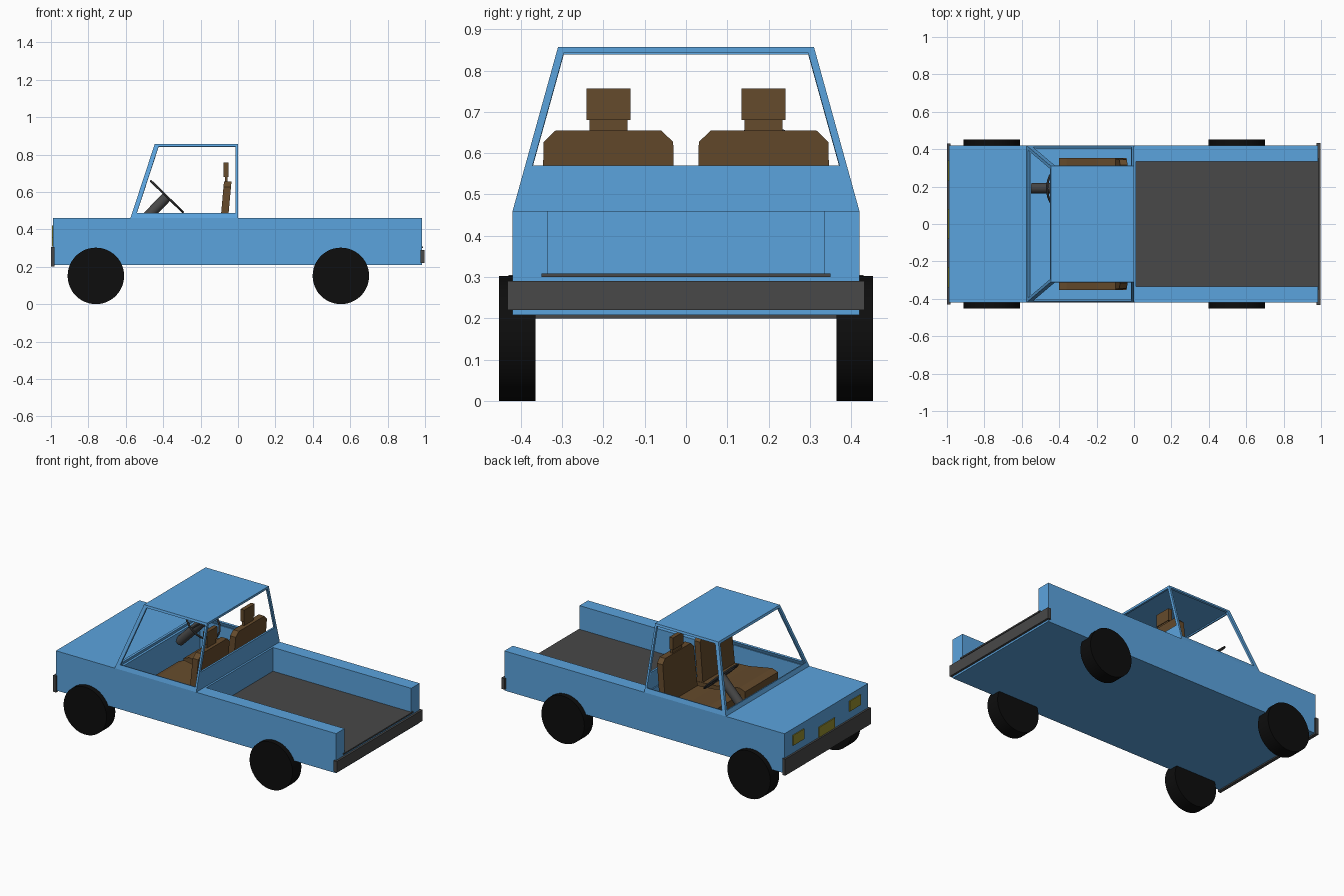
import bpy, bmesh, math
from mathutils import Vector

if "Cube" in bpy.data.objects:
    bpy.data.objects.remove(bpy.data.objects["Cube"])


def material(name, rgb):
    m = bpy.data.materials.new(name)
    m.diffuse_color = (*rgb, 1)
    m.use_nodes = True
    m.node_tree.nodes["Principled BSDF"].inputs["Base Color"].default_value = m.diffuse_color
    return m


BLUE = material("blue_paint", (0.105, 0.37, 0.73))
DARK = material("dark_trim", (0.065, 0.065, 0.065))
BLACK = material("rubber", (0.004, 0.004, 0.004))
BROWN = material("brown_seat", (0.13, 0.07, 0.025))
LAMP = material("lamp", (0.3, 0.27, 0.03))


def finish(name, bm, mat):
    bmesh.ops.remove_doubles(bm, verts=bm.verts, dist=1e-5)
    bmesh.ops.recalc_face_normals(bm, faces=bm.faces)
    me = bpy.data.meshes.new(name)
    bm.to_mesh(me)
    bm.free()
    ob = bpy.data.objects.new(name, me)
    bpy.context.collection.objects.link(ob)
    me.materials.append(mat)
    return ob


def prism(name, pts, axis, lo, hi, mat):
    """Extrude a 2D outline along x (outline in y,z) or y (outline in x,z)."""
    bm = bmesh.new()
    place = (lambda p, t: (t, *p)) if axis == 'x' else (lambda p, t: (p[0], t, p[1]))
    f = bm.faces.new([bm.verts.new(place(p, lo)) for p in pts])
    new = bmesh.ops.extrude_face_region(bm, geom=[f])['geom']
    vec = (hi - lo, 0, 0) if axis == 'x' else (0, hi - lo, 0)
    bmesh.ops.translate(bm, vec=vec, verts=[g for g in new if isinstance(g, bmesh.types.BMVert)])
    return finish(name, bm, mat)


def box(name, x, y, z, mat):
    return prism(name, [(x[0], z[0]), (x[1], z[0]), (x[1], z[1]), (x[0], z[1])], 'y', y[0], y[1], mat)


def smooth(ob):
    bpy.context.view_layer.objects.active = ob
    bpy.ops.object.select_all(action='DESELECT')
    ob.select_set(True)
    bpy.ops.object.shade_smooth_by_angle()


def rod(name, a, b, r, mat, sides=32):
    a, b = Vector(a), Vector(b)
    bpy.ops.mesh.primitive_cylinder_add(vertices=sides, radius=r, depth=(b - a).length, location=(a + b) / 2)
    ob = bpy.context.object
    ob.name = name
    ob.rotation_euler = (b - a).to_track_quat('Z', 'Y').to_euler()
    ob.data.materials.append(mat)
    smooth(ob)
    return ob


# Lower body with cabin and load bed hollowed out
body = box("body", (-0.988, 0.985), (-0.42, 0.42), (0.208, 0.46), BLUE)
for x, y, z in (((-0.55, -0.015), 0.405, 0.24), ((0.012, 1.2), 0.335, 0.302)):
    cutter = box("cutter", x, (-y, y), (z, 0.7), BLUE)
    cutter.hide_render = True
    mod = body.modifiers.new("hollow", 'BOOLEAN')
    mod.operation, mod.object, mod.solver = 'DIFFERENCE', cutter, 'EXACT'
    bpy.context.view_layer.objects.active = body
    bpy.ops.object.modifier_apply(modifier=mod.name)
    bpy.data.objects.remove(cutter)

# Load bed floor
box("bed_floor", (0.012, 0.988), (-0.335, 0.335), (0.3, 0.309), DARK)
box("bed_floor_lip", (0.983, 0.99), (-0.35, 0.35), (0.3, 0.309), DARK)

# Cab: tapered shell, each side a frame around an open window
Z0, Z1 = 0.46, 0.857


def side_y(z):
    return 0.42 - 0.11 * (z - Z0) / (Z1 - Z0)


def front_x(z):
    return -0.575 + 0.13 * (z - Z0) / (Z1 - Z0)


bm = bmesh.new()


def frame(corner, low, high, gap):
    outer = [corner(z, s, 0) for z, s in ((Z0, 0), (Z0, 1), (Z1, 1), (Z1, 0))]
    inner = [corner(z, s, gap) for z, s in ((low, 0), (low, 1), (high, 1), (high, 0))]
    for i in range(4):
        j = (i + 1) % 4
        bm.faces.new([bm.verts.new(p) for p in (outer[i], outer[j], inner[j], inner[i])])


for k in (-1, 1):
    frame(lambda z, s, g: (-g * 0.5 if s else front_x(z) + g, k * side_y(z), z), 0.487, 0.843, 0.025)
frame(lambda z, s, g: (front_x(z), (2 * s - 1) * (side_y(z) - g), z), 0.487, 0.843, 0.018)
frame(lambda z, s, g: (0, (2 * s - 1) * (side_y(z) - g), z), 0.57, 0.843, 0.018)
bm.faces.new([bm.verts.new((x, y, Z1)) for x, y in
              ((front_x(Z1), -0.31), (0, -0.31), (0, 0.31), (front_x(Z1), 0.31))])
cab = finish("cab", bm, BLUE)
# make sure the roof normal points up so the shell thickens inward
if max(cab.data.polygons, key=lambda p: p.center.z).normal.z < 0:
    cab.data.flip_normals()
shell = cab.modifiers.new("thickness", 'SOLIDIFY')
shell.thickness, shell.offset = 0.012, -1

# Bumpers
box("front_bumper", (-1.0, -0.98), (-0.43, 0.43), (0.2, 0.305), DARK)
box("rear_bumper", (0.975, 0.998), (-0.432, 0.432), (0.22, 0.29), DARK)

# Headlights and front plate
for k in (-1, 1):
    box("headlight", (-0.994, -0.98), sorted((k * 0.23, k * 0.34)), (0.355, 0.42), LAMP)
box("front_plate", (-0.994, -0.98), (-0.08, 0.08), (0.308, 0.372), LAMP)

# Wheels
for x in (-0.76, 0.55):
    for k in (-1, 1):
        rod("wheel", (x, k * 0.364, 0.151), (x, k * 0.453, 0.151), 0.151, BLACK, 48)

# Seats: cushion, chamfered backrest, neck and headrest
for k in (-1, 1):
    c = k * 0.188
    cushion = prism("seat_cushion", [(-0.40, 0.28), (-0.04, 0.28), (-0.04, 0.375), (-0.20, 0.385),
                                     (-0.36, 0.415), (-0.40, 0.40)], 'y', c - 0.165, c + 0.165, BROWN)
    back = prism("seat_back", [(c + y, z) for y, z in ((-0.162, 0.33), (0.162, 0.33), (0.157, 0.627),
                 (0.128, 0.655), (-0.128, 0.655), (-0.157, 0.627))], 'x', -0.075, -0.035, BROWN)
    for v in back.data.vertices:
        v.co.x += 0.09 * (v.co.z - 0.655)
    box("seat_neck", (-0.07, -0.055), (c - 0.046, c + 0.046), (0.64, 0.69), BROWN)
    box("headrest", (-0.077, -0.051), (c - 0.053, c + 0.053), (0.68, 0.757), BROWN)

# Steering wheel, spokes and column
hub = Vector((-0.38, 0.19, 0.575))
axis = Vector((0.7, 0, 0.72)).normalized()
up = Vector((-axis.z, 0, axis.x))
bpy.ops.mesh.primitive_torus_add(location=hub, rotation=axis.to_track_quat('Z', 'Y').to_euler(),
                                 major_radius=0.118, minor_radius=0.006, major_segments=32, minor_segments=8)
ring = bpy.context.object
ring.name = "steering_wheel"
ring.data.materials.append(DARK)
smooth(ring)
for a in (90, 180, 270):
    t = math.radians(a)
    tip = hub + 0.118 * (math.cos(t) * up + math.sin(t) * Vector((0, 1, 0)))
    rod("steering_spoke", hub, tip, 0.006, DARK, 8)
rod("steering_column", hub - axis * 0.235, hub, 0.028, DARK, 24)
